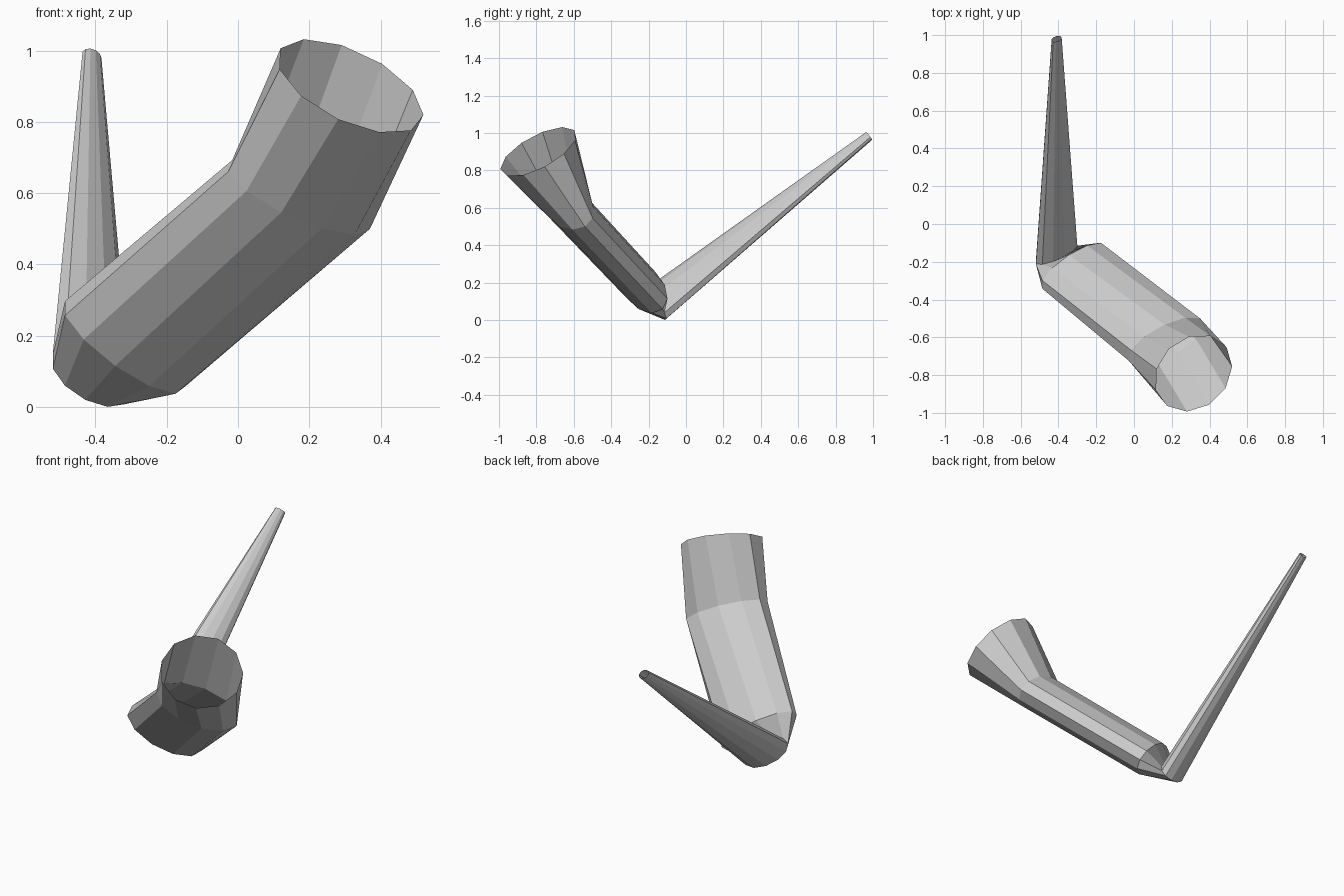
import bpy, bmesh
from math import cos, sin, tau
from mathutils import Vector

if "Cube" in bpy.data.objects:
    bpy.data.objects.remove(bpy.data.objects["Cube"])

SIDES = 11

# Elliptical sections along the bent tube: centre, first half-axis, second half-axis
SECTIONS = [
    ((.315, -.79, .90), (.205, .035, -.08), (-.005, -.20, -.105)),     # open mouth
    ((.17, -.62, .59), (.20, .079, -.09), (-.02, -.10, -.057)),        # upper bend
    ((-.32, -.225, .17), (.172, .10, -.112), (0, -.077, -.071)),       # flattened heel
    ((-.412, -.16, .085), (.112, .045, -.045), (0, .032, -.072)),      # sharp fold
    ((-.41, .98, .985), (.027, .006, -.006), (0, .015, -.02)),         # narrow tip
]


def add_ring(bm, centre, u, v):
    c, u, v = Vector(centre), Vector(u), Vector(v)
    angles = [tau * k / SIDES for k in range(SIDES)]
    return [bm.verts.new(c + u * cos(a) + v * sin(a)) for a in angles]


# Bridge the sections into one flat-faced tube, open at both ends
bm = bmesh.new()
rings = [add_ring(bm, *s) for s in SECTIONS]
for a, b in zip(rings, rings[1:]):
    for k in range(SIDES):
        n = (k + 1) % SIDES
        bm.faces.new((a[k], a[n], b[n], b[k]))
bmesh.ops.recalc_face_normals(bm, faces=bm.faces)

mesh = bpy.data.meshes.new("bent_tube")
bm.to_mesh(mesh)
bm.free()
tube = bpy.data.objects.new("bent_tube", mesh)
bpy.context.collection.objects.link(tube)
